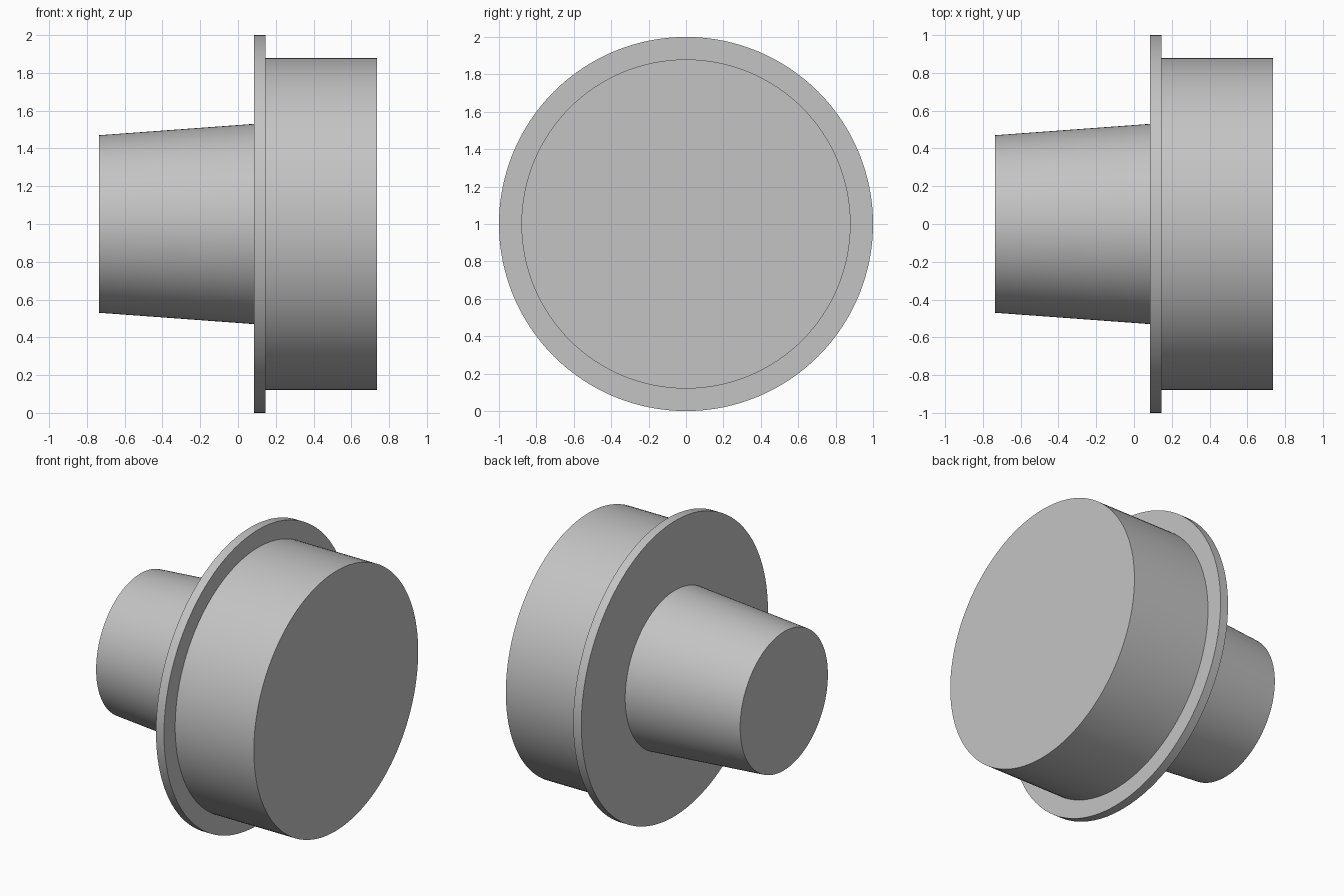
import bpy
import math

cube = bpy.data.objects.get("Cube")
if cube:
    bpy.data.objects.remove(cube, do_unlink=True)

grey = bpy.data.materials.new("plain grey")
grey.use_nodes = True
colour = (0.55, 0.55, 0.55, 1.0)
grey.diffuse_color = colour
grey.node_tree.nodes["Principled BSDF"].inputs["Base Color"].default_value = colour


def turned_part(name, x_start, x_end, r_start, r_end):
    """A round solid lying along x, with its own radius at each end."""
    bpy.ops.mesh.primitive_cone_add(
        vertices=128, radius1=r_start, radius2=r_end, depth=x_end - x_start,
        location=((x_start + x_end) / 2, 0, 1), rotation=(0, math.pi / 2, 0))
    part = bpy.context.object
    part.name = name
    part.data.materials.append(grey)
    bpy.ops.object.shade_smooth_by_angle(angle=math.radians(30))
    return part


# Tapered stem, widening until it meets the flange
turned_part("tapered_stem", -0.735, 0.085, 0.47, 0.53)

# Thin wide flange
turned_part("flange", 0.085, 0.145, 1.0, 1.0)

# Broad drum on the other side of the flange
turned_part("drum", 0.145, 0.735, 0.88, 0.88)
